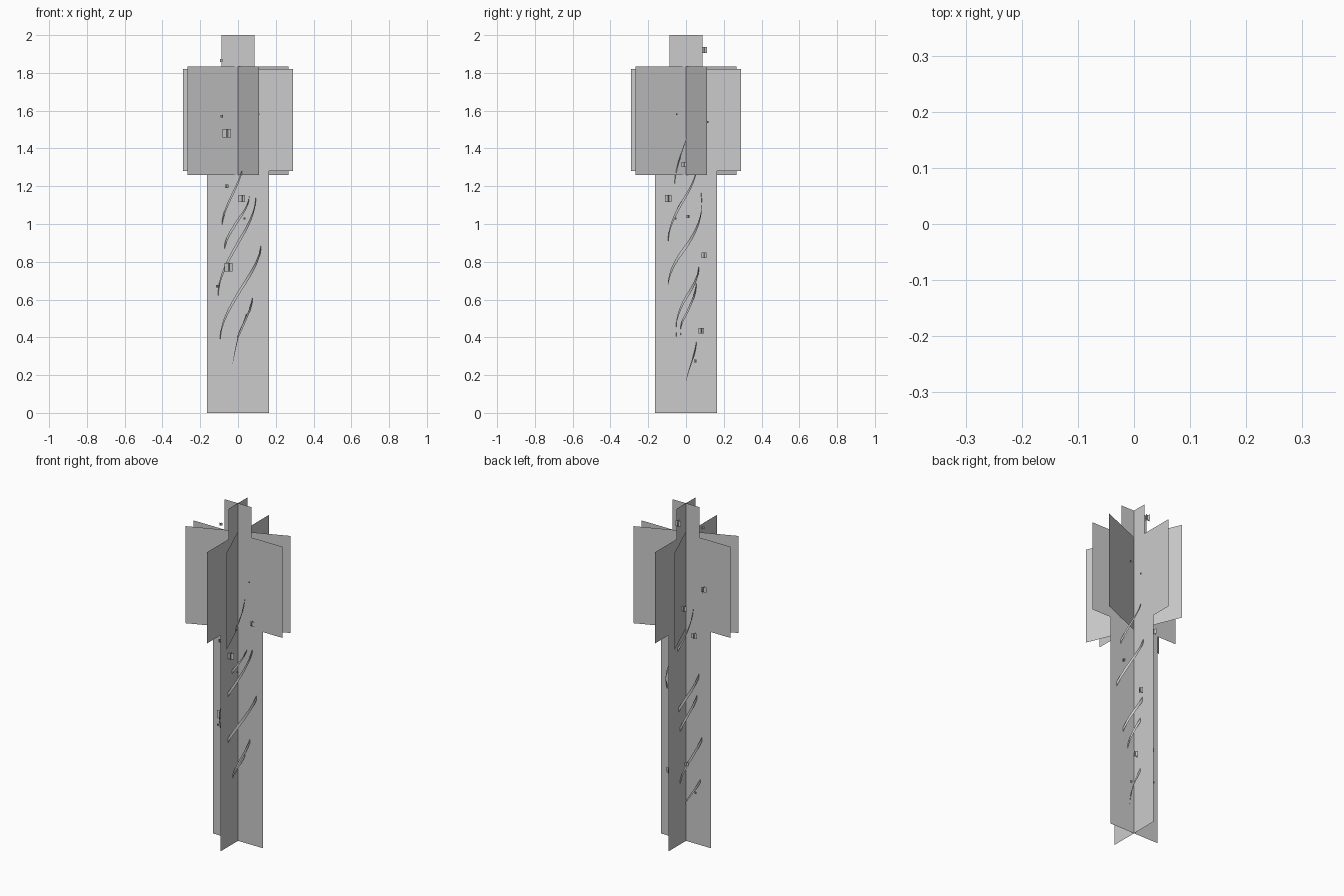
import bpy
from math import sin, cos, radians

if "Cube" in bpy.data.objects:
    bpy.data.objects.remove(bpy.data.objects["Cube"])


def add_mesh(name, verts, faces):
    me = bpy.data.meshes.new(name)
    me.from_pydata(verts, [], faces)
    me.update()
    ob = bpy.data.objects.new(name, me)
    bpy.context.collection.objects.link(ob)
    return ob


def crossed_quads(centre, half, z0, z1, turn):
    """Two upright quads crossing on a vertical axis, each split at the axis."""
    cx, cy = centre
    verts = [(cx, cy, z0), (cx, cy, z1)]
    faces = []
    for k in range(4):
        a = radians(turn + 90 * k)
        x, y = cx + half * cos(a), cy + half * sin(a)
        n = len(verts)
        verts += [(x, y, z0), (x, y, z1)]
        faces.append((0, n, n + 1, 1))
    return verts, faces


# Beam: crossed sheets, wide below, fanned in the middle, narrow on top
for name, half, z0, z1, turn in [
    ("lower_beam", 0.163, 0.0, 1.28, 0),
    ("middle_fan_straight", 0.29, 1.28, 1.82, 0),
    ("middle_fan_turned", 0.29, 1.26, 1.835, 22.5),
    ("top_beam", 0.088, 1.82, 2.0, 0),
]:
    add_mesh(name, *crossed_quads((0, 0), half, z0, z1, turn))


def ribbon(name, keys, height=0.028, per_key=12):
    """Upright strip along a spiral; keys are (degrees, z, radius)."""
    pts = []
    for (a0, z0, r0), (a1, z1, r1) in zip(keys, keys[1:]):
        for i in range(per_key):
            t = i / per_key
            pts.append((a0 + (a1 - a0) * t, z0 + (z1 - z0) * t, r0 + (r1 - r0) * t))
    pts.append(keys[-1])
    verts, faces = [], []
    for i, (a, z, r) in enumerate(pts):
        h = height / 2 * (0.15 + 0.85 * sin(3.14159 * i / (len(pts) - 1)) ** 0.5)
        x, y = r * cos(radians(a)), r * sin(radians(a))
        verts += [(x, y, z - h), (x, y, z + h)]
        if i:
            n = 2 * i
            faces.append((n - 2, n, n + 1, n - 1))
    ob = add_mesh(name, verts, faces)
    ob.data.shade_smooth()


# Rising spiral ribbons
ribbon("spiral_ribbon_1", [(0, .17, .03), (90, .37, .055), (180, .63, .105),
                           (270, .90, .095), (360, 1.15, .095), (450, 1.40, .06)])
ribbon("spiral_ribbon_2", [(120, .25, .06), (180, .38, .095), (270, .63, .095),
                           (360, .88, .122), (450, 1.16, .08), (540, 1.40, .05)])
ribbon("spiral_ribbon_3", [(235, .26, .05), (270, .40, .05), (360, .61, .078),
                           (450, .80, .07), (540, 1.0, .085), (630, 1.22, .06),
                           (725, 1.46, .045)])
ribbon("spiral_ribbon_4", [(260, .40, .025), (360, .52, .045), (450, .68, .055),
                           (540, .87, .072), (630, 1.02, .058), (720, 1.15, .06)])

# Floating sparks: tiny crossed sheets (x, y, z, size)
sparks = [
    (-.088, -.034, 1.865, .015), (-.016, .095, 1.92, .032), (-.085, -.05, 1.57, .014),
    (-.06, -.09, 1.48, .045), (.11, -.05, 1.58, .008), (.06, .045, 1.645, .012),
    (.05, .115, 1.54, .01), (.10, -.01, 1.315, .026), (-.06, -.08, 1.20, .02),
    (.02, -.095, 1.135, .036), (.08, .01, 1.04, .015), (.035, -.055, 1.03, .01),
    (-.05, -.09, .77, .045), (-.11, -.03, .67, .012), (.03, .095, .835, .028),
    (.055, .08, .435, .03), (.06, .05, .275, .014), (-.13, .02, 1.53, .03),
    (-.094, .056, 1.26, .03), (-.05, .087, 1.42, .03), (-.06, .08, .50, .022),
    (-.097, .05, .33, .012),
]
verts, faces = [], []
for x, y, z, s in sparks:
    v, f = crossed_quads((x, y), s / 2, z - s / 2, z + s / 2, 15)
    faces += [tuple(i + len(verts) for i in q) for q in f]
    verts += v
add_mesh("sparks", verts, faces)
